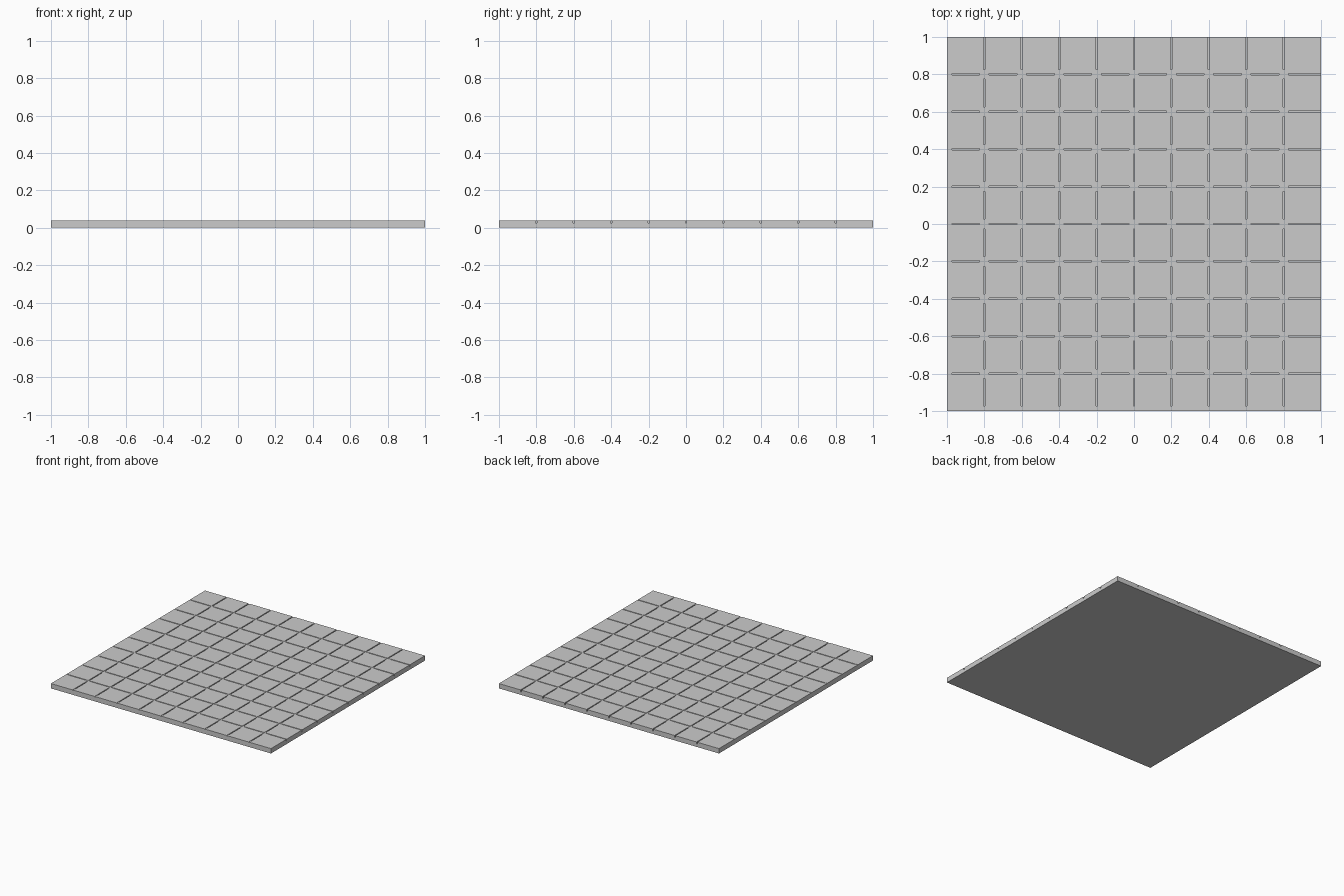
import bpy, bmesh

if "Cube" in bpy.data.objects:
    bpy.data.objects.remove(bpy.data.objects["Cube"])

N = 10            # tiles per side
PITCH = 0.2
G = 0.004         # half joint width
ARM = 0.026       # reach of the bridges at joint crossings
FLOOR, BRIDGE, TOP = 0.025, 0.0375, 0.04


def box(bm, x0, x1, y0, y1, z0, z1, open_bottom=True):
    b = [bm.verts.new(p) for p in ((x0, y0, z0), (x1, y0, z0), (x1, y1, z0), (x0, y1, z0))]
    t = [bm.verts.new(p) for p in ((x0, y0, z1), (x1, y0, z1), (x1, y1, z1), (x0, y1, z1))]
    bm.faces.new(t)
    for i in range(4):
        j = (i + 1) % 4
        bm.faces.new((b[i], b[j], t[j], t[i]))
    if not open_bottom:
        bm.faces.new(b[::-1])


def finish(bm, name):
    mesh = bpy.data.meshes.new(name)
    bm.to_mesh(mesh)
    bm.free()
    ob = bpy.data.objects.new(name, mesh)
    bpy.context.collection.objects.link(ob)


def line(i):
    return -1 + i * PITCH


def span(i):
    # tile extent: inset at joints, flush with the outer edge
    return max(-1, line(i) + (G if i > 0 else 0)), line(i + 1) - (G if i < N - 1 else 0)


# backing slab
bm = bmesh.new()
box(bm, -1, 1, -1, 1, 0, FLOOR, open_bottom=False)
finish(bm, "floor_slab")

# square tiles
bm = bmesh.new()
for i in range(N):
    for j in range(N):
        box(bm, *span(i), *span(j), FLOOR, TOP)
finish(bm, "floor_tiles")

# bridges that interrupt the joints at crossings and at the front and left edges
bm = bmesh.new()
for i in range(1, N):
    c = line(i)
    box(bm, c - G, c + G, -1, -1 + ARM, FLOOR, BRIDGE)
    box(bm, -1, -1 + ARM, c - G, c + G, FLOOR, BRIDGE)
    for j in range(1, N):
        d = line(j)
        box(bm, c - G, c + G, d - ARM, d + ARM, FLOOR, BRIDGE)
        box(bm, c - ARM, c - G, d - G, d + G, FLOOR, BRIDGE)
        box(bm, c + G, c + ARM, d - G, d + G, FLOOR, BRIDGE)
finish(bm, "joint_bridges")
